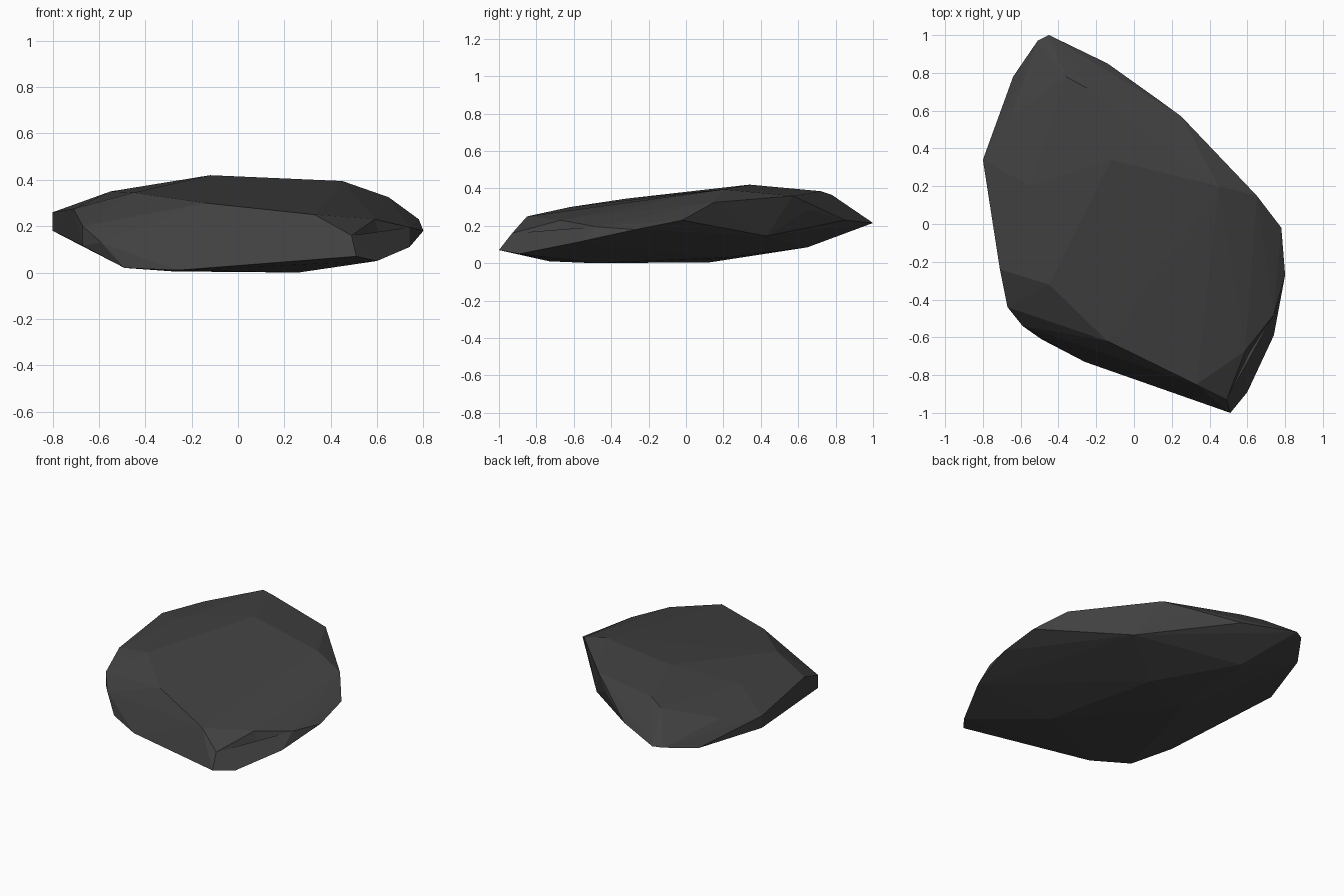
import bpy, bmesh
from mathutils import Vector

if "Cube" in bpy.data.objects:
    bpy.data.objects.remove(bpy.data.objects["Cube"])

# Corner points of the faceted stone: upper face, rim and underside
crown = [(-.12, .34, .42), (.45, .2, .395), (-.55, .2, .35), (-.45, -.32, .345),
         (-.14, -.62, .3), (.33, -.85, .25), (.59, -.67, .23), (.65, .15, .325),
         (.25, .57, .36), (-.25, .72, .385), (-.36, .78, .365), (-.65, .57, .29)]
rim = [(-.45, 1, .215), (-.51, .97, .21), (-.64, .78, .17), (-.8, .34, .26),
       (-.8, .34, .18), (-.71, -.24, .275), (-.67, -.44, .2), (-.67, -.44, .115),
       (-.59, -.54, .13), (.49, -.93, .16), (.51, -1, .07), (.6, -.89, .05),
       (.74, -.59, .11), (.74, -.48, .195), (.8, -.27, .18), (.78, -.02, .23),
       (.14, .65, .285), (-.14, .85, .23)]
base = [(-.49, -.61, .02), (-.26, -.73, .01), (.26, -.49, 0), (-.28, .13, .005),
        (.05, .22, .03), (.36, .43, .145), (-.3, .65, .085)]

# Stone body: flat facets wrapped around the corners
bm = bmesh.new()
for p in crown + rim + base:
    bm.verts.new(p)
hull = bmesh.ops.convex_hull(bm, input=bm.verts[:])
loose = {g for g in hull["geom_interior"] + hull["geom_unused"]
         if isinstance(g, bmesh.types.BMVert)}
bmesh.ops.delete(bm, geom=list(loose), context='VERTS')
bmesh.ops.recalc_face_normals(bm, faces=bm.faces[:])

# Chipped notch near the front right corner
pit = Vector((.61, -.68, .16))
face = min(bm.faces, key=lambda f: abs((pit - f.verts[0].co).dot(f.normal))
           + (pit - f.calc_center_median()).length)
chip = bmesh.ops.poke(bm, faces=[face])["verts"][0]
chip.co = pit

mesh = bpy.data.meshes.new("stone")
bm.to_mesh(mesh)
bm.free()
stone = bpy.data.objects.new("stone", mesh)
bpy.context.collection.objects.link(stone)

# Dark grey rock colour
mat = bpy.data.materials.new("dark grey rock")
mat.diffuse_color = (.052, .052, .052, 1)
mat.use_nodes = True
mat.node_tree.nodes["Principled BSDF"].inputs["Base Color"].default_value = mat.diffuse_color
mesh.materials.append(mat)
